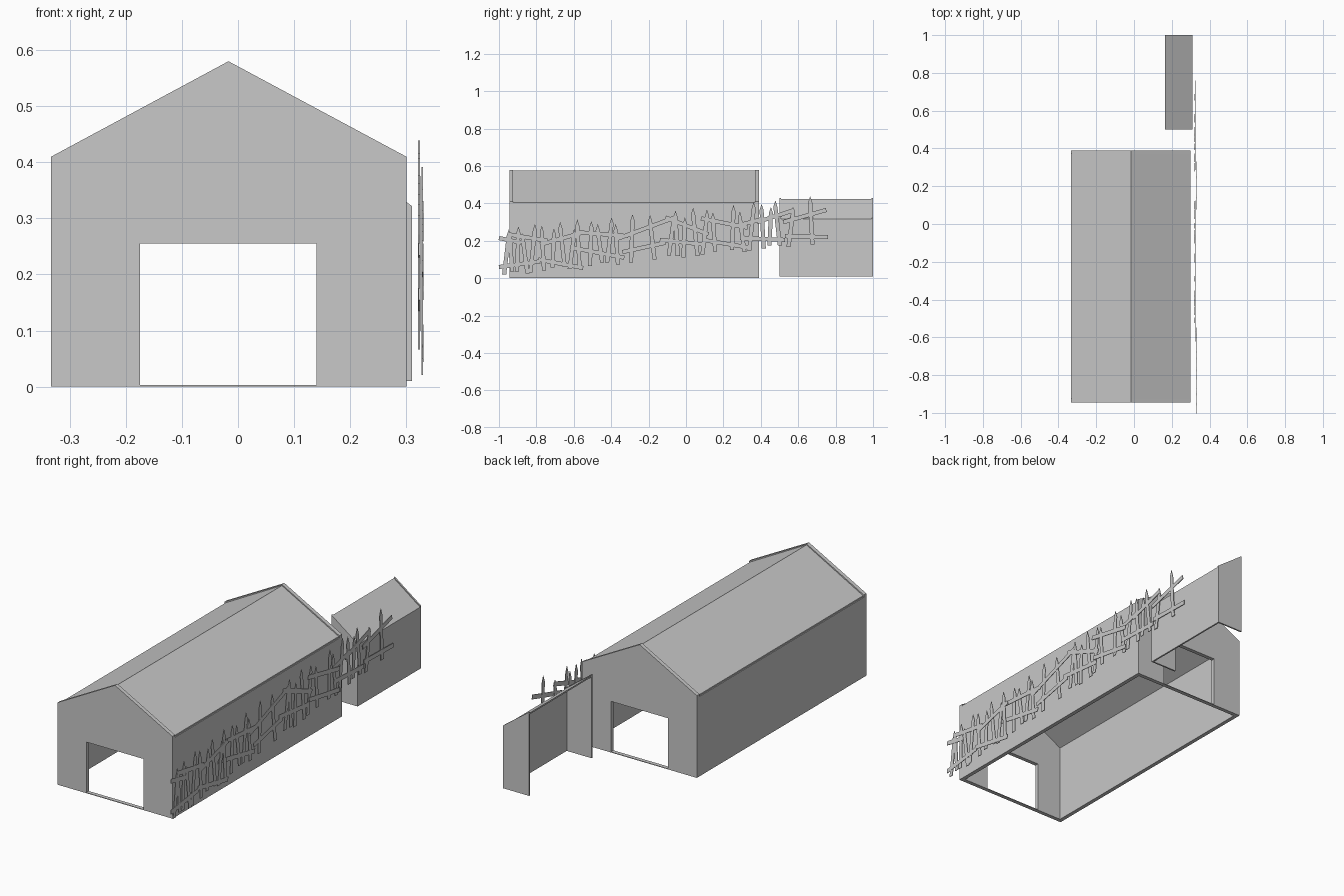
import bpy, bmesh
from mathutils import Vector

cube = bpy.data.objects.get("Cube")
if cube:
    bpy.data.objects.remove(cube)

grey = bpy.data.materials.new("plain grey")
grey.use_nodes = True
grey.diffuse_color = (0.58, 0.58, 0.58, 1)
grey.node_tree.nodes["Principled BSDF"].inputs["Base Color"].default_value = grey.diffuse_color


def prism(bm, outline, start, end, axis):
    """Extrude an outline along y (points are x, z) or along x (points are y, z)."""
    if axis == "y":
        points, step = [(u, start, v) for u, v in outline], Vector((0, end - start, 0))
    else:
        points, step = [(start, u, v) for u, v in outline], Vector((end - start, 0, 0))
    face = bm.faces.new([bm.verts.new(p) for p in points])
    swept = bmesh.ops.extrude_face_region(bm, geom=[face])["geom"]
    bmesh.ops.translate(bm, vec=step, verts=[g for g in swept if isinstance(g, bmesh.types.BMVert)])


def finish(bm, name):
    bmesh.ops.recalc_face_normals(bm, faces=bm.faces)
    mesh = bpy.data.meshes.new(name)
    bm.to_mesh(mesh)
    bm.free()
    mesh.materials.append(grey)
    bpy.context.collection.objects.link(bpy.data.objects.new(name, mesh))


def solid(name, outline, start, end, axis="y"):
    bm = bmesh.new()
    prism(bm, outline, start, end, axis)
    finish(bm, name)


def rect(u0, u1, v0, v1):
    return [(u0, v0), (u1, v0), (u1, v1), (u0, v1)]


# Barn dimensions
LEFT, RIGHT, RIDGE = -0.333, 0.30, -0.017
FRONT, BACK, T = -0.945, 0.39, 0.02
EAVE, PEAK = 0.41, 0.58
DOOR_L, DOOR_R, DOOR_TOP = -0.175, 0.14, 0.255

# Barn gables, each with a door opening and a thin sill
gable = [(LEFT, 0), (DOOR_L, 0), (DOOR_L, DOOR_TOP), (DOOR_R, DOOR_TOP), (DOOR_R, 0),
         (RIGHT, 0), (RIGHT, EAVE), (RIDGE, PEAK), (LEFT, EAVE)]
for name, y in (("front", FRONT), ("back", BACK - T)):
    solid(name + "_gable", gable, y, y + T)
    solid(name + "_sill", rect(DOOR_L, DOOR_R, 0, 0.003), y, y + T)

# Barn side walls
for name, x in (("west_wall", LEFT), ("east_wall", RIGHT - T)):
    solid(name, rect(x, x + T, 0, EAVE - 0.012), FRONT + T, BACK - T)

# Barn roof, set just below the gable edges
DROP, INSET = 0.005, 0.004
top = [(LEFT + INSET, EAVE - DROP), (RIDGE, PEAK - DROP), (RIGHT - INSET, EAVE - DROP)]
solid("barn_roof", top + [(x, z - T) for x, z in reversed(top)], FRONT + T, BACK - T)

# Lean-to shed, open underneath and towards the barn side
SX0, SX1, SY0, SY1, SZ = 0.165, 0.31, 0.50, 1.0, 0.01
LOW, HIGH, ST = 0.322, 0.428, 0.008
end_wall = [(SX0, SZ), (SX1, SZ), (SX1, LOW), (SX0, HIGH)]
solid("shed_front_wall", end_wall, SY0, SY0 + ST)
solid("shed_back_wall", end_wall, SY1 - ST, SY1)
solid("shed_outer_wall", rect(SX1 - ST, SX1, SZ, LOW - ST), SY0 + ST, SY1 - ST)
slope = [(SX0, HIGH - DROP), (SX1, LOW - DROP), (SX1, LOW - DROP - ST), (SX0, HIGH - DROP - ST)]
solid("shed_roof", slope, SY0 + ST, SY1 - ST)


# Crooked picket fence climbing towards the back, in alternating planes
def plane(y):
    return 0.327 if y < -0.56 or 0.12 < y < 0.3 else 0.321


PICKETS = [-0.96, -0.935, -0.9, -0.86, -0.82, -0.765, -0.71, -0.66, -0.61, -0.575,
           -0.51, -0.46, -0.41, -0.37, -0.29, -0.18, -0.08, -0.05, -0.01, 0.05,
           0.1, 0.15, 0.25, 0.3, 0.35, 0.41, 0.45, 0.49, 0.56, 0.67]
WOBBLE = (0.0, -0.02, 0.01, -0.03, 0.015)
LEAN = (0.012, -0.006, 0.004, -0.012)
bm = bmesh.new()
for i, y in enumerate(PICKETS):
    climb = 0.1 * (y + 0.95)
    z0 = 0.022 + climb - WOBBLE[(i * 3) % 5] * 0.4
    z1 = 0.262 + climb + WOBBLE[i % 5]
    lean, w = LEAN[i % 4], 0.011
    a, b = y - lean, y + lean
    outline = [(a - w, z0), (a + w, z0), (b + w, z1 - 0.035), (b, z1), (b - w, z1 - 0.035)]
    prism(bm, outline, plane(y), plane(y) + 0.003, "x")
finish(bm, "fence_pickets")

# Rails as start y, start z, end y, end z
RAILS = [(-1.0, 0.215, -0.88, 0.19), (-0.95, 0.235, -0.74, 0.2), (-0.78, 0.18, -0.55, 0.245),
         (-0.57, 0.245, -0.31, 0.225), (-0.37, 0.21, -0.06, 0.325), (-0.11, 0.325, 0.12, 0.235),
         (0.08, 0.32, 0.33, 0.27), (0.29, 0.285, 0.42, 0.32), (0.38, 0.3, 0.58, 0.365),
         (0.52, 0.3, 0.75, 0.365),
         (-1.0, 0.06, -0.78, 0.09), (-0.79, 0.1, -0.55, 0.055), (-0.62, 0.165, -0.33, 0.11),
         (-0.34, 0.14, -0.11, 0.19), (-0.14, 0.205, 0.1, 0.18), (0.09, 0.205, 0.33, 0.165),
         (0.29, 0.215, 0.53, 0.205), (0.53, 0.225, 0.76, 0.22)]
bm = bmesh.new()
for y0, z0, y1, z1 in RAILS:
    along = Vector((y1 - y0, z1 - z0)).normalized()
    ny, nz = -along.y * 0.011, along.x * 0.011
    outline = [(y0 - ny, z0 - nz), (y1 - ny, z1 - nz), (y1 + ny, z1 + nz), (y0 + ny, z0 + nz)]
    x = plane((y0 + y1) / 2) + 0.001
    prism(bm, outline, x, x + 0.003, "x")
finish(bm, "fence_rails")
